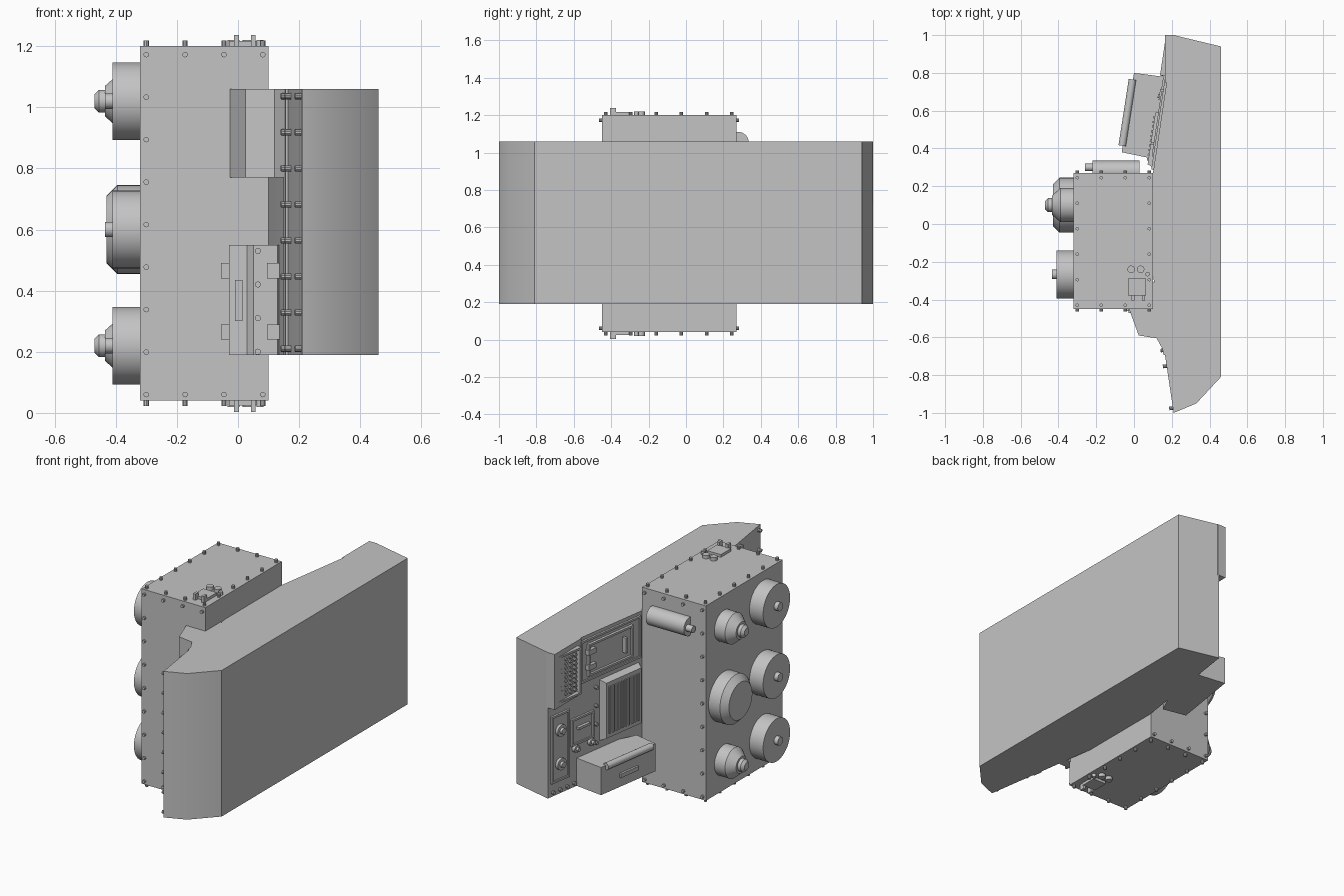
import bpy, bmesh, math
from mathutils import Matrix, Vector

cube = bpy.data.objects.get("Cube")
if cube:
    bpy.data.objects.remove(cube, do_unlink=True)

grey = bpy.data.materials.new("plain grey")
grey.use_nodes = True
colour = (0.55, 0.55, 0.55, 1)
grey.diffuse_color = colour
grey.node_tree.nodes["Principled BSDF"].inputs["Base Color"].default_value = colour

# Local frames on the two sloping inner faces: x points into the body, y along it
SLOPE = math.atan(0.15)
ORIGIN = Matrix.Translation((0.06, 0, 0))
BACK = ORIGIN @ Matrix.Rotation(-SLOPE, 4, 'Z')
FRONT = ORIGIN @ Matrix.Rotation(SLOPE, 4, 'Z')
WORLD = Matrix.Identity(4)


def box(bm, x, y, z, frame=WORLD, taper=0.0):
    """Box from three ranges; taper shrinks its -x face."""
    verts = []
    for i in (0, 1):
        s = taper if i == 0 else 0
        for yy, zz in ((y[0] + s, z[0] + s), (y[1] - s, z[0] + s),
                       (y[1] - s, z[1] - s), (y[0] + s, z[1] - s)):
            verts.append(bm.verts.new(frame @ Vector((x[i], yy, zz))))
    a, b = verts[:4], verts[4:]
    bm.faces.new(a)
    bm.faces.new(b)
    for k in range(4):
        n = (k + 1) % 4
        bm.faces.new((a[k], a[n], b[n], b[k]))


def cyl(bm, start, direction, r, h, seg=24, frame=WORLD):
    """Cylinder growing from start along direction."""
    d = Vector(direction).normalized()
    m = Matrix.Translation(Vector(start) + d * h / 2) @ d.to_track_quat('Z', 'Y').to_matrix().to_4x4()
    bmesh.ops.create_cone(bm, cap_ends=True, segments=seg, radius1=r, radius2=r,
                          depth=h, matrix=frame @ m)


def prism(bm, points, z0, z1):
    low = [bm.verts.new((x, y, z0)) for x, y in points]
    face = bm.faces.new(low)
    up = bmesh.ops.extrude_face_region(bm, geom=[face])['geom']
    bmesh.ops.translate(bm, vec=(0, 0, z1 - z0),
                        verts=[v for v in up if isinstance(v, bmesh.types.BMVert)])


def lathe(bm, profile, y, z):
    """Turn (distance out, radius) pairs about an axis along -x on the box side."""
    pts = [(0, 0)] + profile + [(profile[-1][0], 0)]
    vs = [bm.verts.new((-0.32 - d, y, z + r)) for d, r in pts]
    es = [bm.edges.new(p) for p in zip(vs, vs[1:])]
    bmesh.ops.spin(bm, geom=vs + es, cent=(0, y, z), axis=(1, 0, 0),
                   angle=math.tau, steps=48)
    bmesh.ops.remove_doubles(bm, verts=bm.verts, dist=0.0001)


def part(name, build):
    bm = bmesh.new()
    build(bm)
    bmesh.ops.recalc_face_normals(bm, faces=bm.faces)
    mesh = bpy.data.meshes.new(name)
    bm.to_mesh(mesh)
    bm.free()
    mesh.materials.append(grey)
    ob = bpy.data.objects.new(name, mesh)
    bpy.context.collection.objects.link(ob)
    bpy.ops.object.select_all(action='DESELECT')
    ob.select_set(True)
    bpy.context.view_layer.objects.active = ob
    bpy.ops.object.shade_smooth_by_angle(angle=math.radians(30))


def frame_panel(bm, y, z, depth=0.012, rim=0.012):
    """Raised rim around a thinner plate on the back inner face."""
    box(bm, (-depth / 3, 0.02), y, z, BACK)
    for yr in ((y[0], y[0] + rim), (y[1] - rim, y[1])):
        box(bm, (-depth, 0.02), yr, z, BACK)
    for zr in ((z[0], z[0] + rim), (z[1] - rim, z[1])):
        box(bm, (-depth, 0.02), (y[0] + rim, y[1] - rim), zr, BACK)


# Long main body and the tall box beside it
BODY = [(0.21, 1.0), (0.46, 0.94), (0.46, -0.81), (0.33, -0.95), (0.21, -1.0), (0.06, 0)]
part("main_body", lambda bm: prism(bm, BODY, 0.19, 1.06))
part("tall_box", lambda bm: box(bm, (-0.32, 0.10), (-0.45, 0.27), (0.04, 1.20)))

# Drums on the outer side of the tall box
PLAIN = [(0, 0.127), (0.09, 0.127), (0.09, 0.025), (0.115, 0.025)]
LARGE = [(0, 0.145), (0.075, 0.145), (0.11, 0.11)]
SMALL = [(0, 0.09), (0.07, 0.09), (0.115, 0.05), (0.115, 0.037), (0.135, 0.037), (0.15, 0.022)]
for label, z, inner in (("lower", 0.22, SMALL), ("middle", 0.60, LARGE), ("upper", 1.02, SMALL)):
    part(label + "_plain_drum", lambda bm: lathe(bm, PLAIN, -0.267, z))
    part(label + "_stepped_drum", lambda bm: lathe(bm, inner, 0.10, z))


# Bolts around the edges of the tall box
def box_bolts(bm):
    xs = [-0.3 + i * 0.127 for i in range(4)]
    ys = [-0.43 + i * 0.135 for i in range(6)]
    zs = [0.06 + i * 0.139 for i in range(9)]
    for z, up in ((1.20, 1), (0.04, -1)):
        spots = {(x, y) for x in xs for y in (ys[0], ys[-1])} | {(x, y) for x in (xs[0], xs[-1]) for y in ys}
        for x, y in sorted(spots):
            cyl(bm, (x, y, z), (0, 0, up), 0.009, 0.018, 10)
    for y, out in ((-0.45, -1), (0.27, 1)):
        spots = {(x, z) for x in xs for z in (zs[0], zs[-1])} | {(xs[0], z) for z in zs}
        for x, z in sorted(spots):
            cyl(bm, (x, y, z), (0, out, 0), 0.009, 0.014, 10)


part("box_bolts", box_bolts)


# Small hatch with caps, the same on the top and the bottom
def hatch(bm, z, up):
    box(bm, (-0.03, 0.06), (-0.38, -0.285), sorted((z, z + up * 0.016)))
    for x in (-0.005, 0.05):
        box(bm, (x - 0.008, x + 0.008), (-0.405, -0.375), sorted((z, z + up * 0.037)))
    for x, y, r in ((-0.015, -0.24, 0.02), (0.035, -0.24, 0.02), (0.072, -0.265, 0.012)):
        cyl(bm, (x, y, z), (0, 0, up), r, 0.02, 16)


part("top_hatch", lambda bm: hatch(bm, 1.20, 1))
part("bottom_hatch", lambda bm: hatch(bm, 0.04, -1))


# Canister on the back of the tall box
def canister(bm):
    cyl(bm, (0.03, 0.28, 1.055), (-1, 0, 0), 0.055, 0.25, 32)
    cyl(bm, (-0.22, 0.30, 1.055), (-1, 0, 0), 0.02, 0.04, 16)


part("canister", canister)


# Vent block at the back end, with a grid of studs
def vent(bm):
    prism(bm, [(0.165, 1.0), (0.22, 1.0), (0.22, 0.75), (0.165, 0.75)], 0.73, 1.06)
    frame_panel(bm, (0.79, 0.98), (0.75, 1.03), 0.04)
    for i in range(4):
        for j in range(9):
            cyl(bm, (0, 0.827 + i * 0.038, 0.785 + j * 0.026), (-1, 0, 0), 0.009, 0.036, 8, BACK)


part("vent_block", vent)


# Flat door with a handle and hinges
def door(bm):
    frame_panel(bm, (0.29, 0.76), (0.79, 1.04))
    frame_panel(bm, (0.36, 0.71), (0.82, 1.01), 0.02)
    box(bm, (-0.035, 0), (0.42, 0.435), (0.87, 0.96), BACK)
    for z in (0.86, 0.95):
        box(bm, (-0.028, 0), (0.66, 0.72), (z, z + 0.03), BACK)


part("upper_door", door)


# Slatted radiator
def radiator(bm):
    box(bm, (-0.035, 0.02), (0.29, 0.615), (0.39, 0.77), BACK, 0.025)
    for i in range(10):
        y = 0.335 + i * 0.025
        box(bm, (-0.042, 0), (y, y + 0.011), (0.44, 0.72), BACK)


part("slatted_radiator", radiator)


# Control panels with knobs
def controls(bm):
    frame_panel(bm, (0.85, 0.99), (0.27, 0.67))
    frame_panel(bm, (0.66, 0.835), (0.44, 0.60))
    box(bm, (-0.022, 0), (0.70, 0.79), (0.53, 0.545), BACK)
    for y, z, r in ((0.92, 0.57, 0.035), (0.92, 0.37, 0.035), (0.80, 0.42, 0.022), (0.68, 0.42, 0.022)):
        cyl(bm, (0, y, z), (-1, 0, 0), r, 0.02, 20, BACK)
        cyl(bm, (0, y, z), (-1, 0, 0), r / 2, 0.035, 16, BACK)


part("control_panels", controls)


# Drawer with a roll along its outer top edge and a pull
def drawer(bm):
    prism(bm, [(0.0, 0.80), (-0.065, 0.38), (0.08, 0.35), (0.2, 0.6), (0.19, 0.775)], 0.19, 0.355)
    edge = Vector((-0.065, -0.42, 0))
    cyl(bm, (-0.008, 0.765, 0.35), edge, 0.02, 0.355, 20)
    pull = Matrix.Translation((-0.033, 0.59, 0.26)) @ Matrix.Rotation(-SLOPE, 4, 'Z')
    box(bm, (-0.012, 0.02), (-0.07, 0.07), (-0.012, 0.012), pull)


part("drawer", drawer)

# Sloped block in the front corner
CORNER = [(-0.03, -0.44), (0.025, -0.59), (0.12, -0.605), (0.15, -0.66), (0.2, -0.5), (0.1, -0.3)]
part("front_upper_block", lambda bm: prism(bm, CORNER, 0.77, 1.06))


# Low hinged cabinet in the front corner
def cabinet(bm):
    prism(bm, [(-0.03, -0.44), (-0.03, -0.47), (0.03, -0.475), (0.05, -0.50),
               (0.13, -0.50), (0.17, -0.44)], 0.19, 0.55)
    box(bm, (-0.01, 0.015), (-0.49, -0.46), (0.30, 0.435))
    for z in (0.24, 0.44):
        box(bm, (-0.055, -0.03), (-0.46, -0.44), (z, z + 0.05))
        box(bm, (0.095, 0.14), (-0.508, -0.47), (z, z + 0.05))
    for z in (0.20, 0.31, 0.42, 0.53):
        cyl(bm, (0.065, -0.49, z), (0, -1, 0), 0.01, 0.03, 10)


part("front_cabinet", cabinet)


# Seam strip and bolt columns on the inner faces
def seams(bm):
    box(bm, (-0.008, 0.02), (-0.70, -0.645), (0.19, 1.06), FRONT)
    for i in range(8):
        z = 0.21 + i * 0.118
        for y in (-0.675, -0.76, -0.985):
            cyl(bm, (0.005, y, z), (-1, 0, 0), 0.01, 0.025, 10, FRONT)
    for i in range(4):
        cyl(bm, (0.005, 0.64, 0.40 + i * 0.11), (-1, 0, 0), 0.01, 0.025, 10, BACK)
        cyl(bm, (0.005, 0.81 + i * 0.055, 0.215), (-1, 0, 0), 0.01, 0.02, 10, BACK)


part("seam_bolts", seams)
